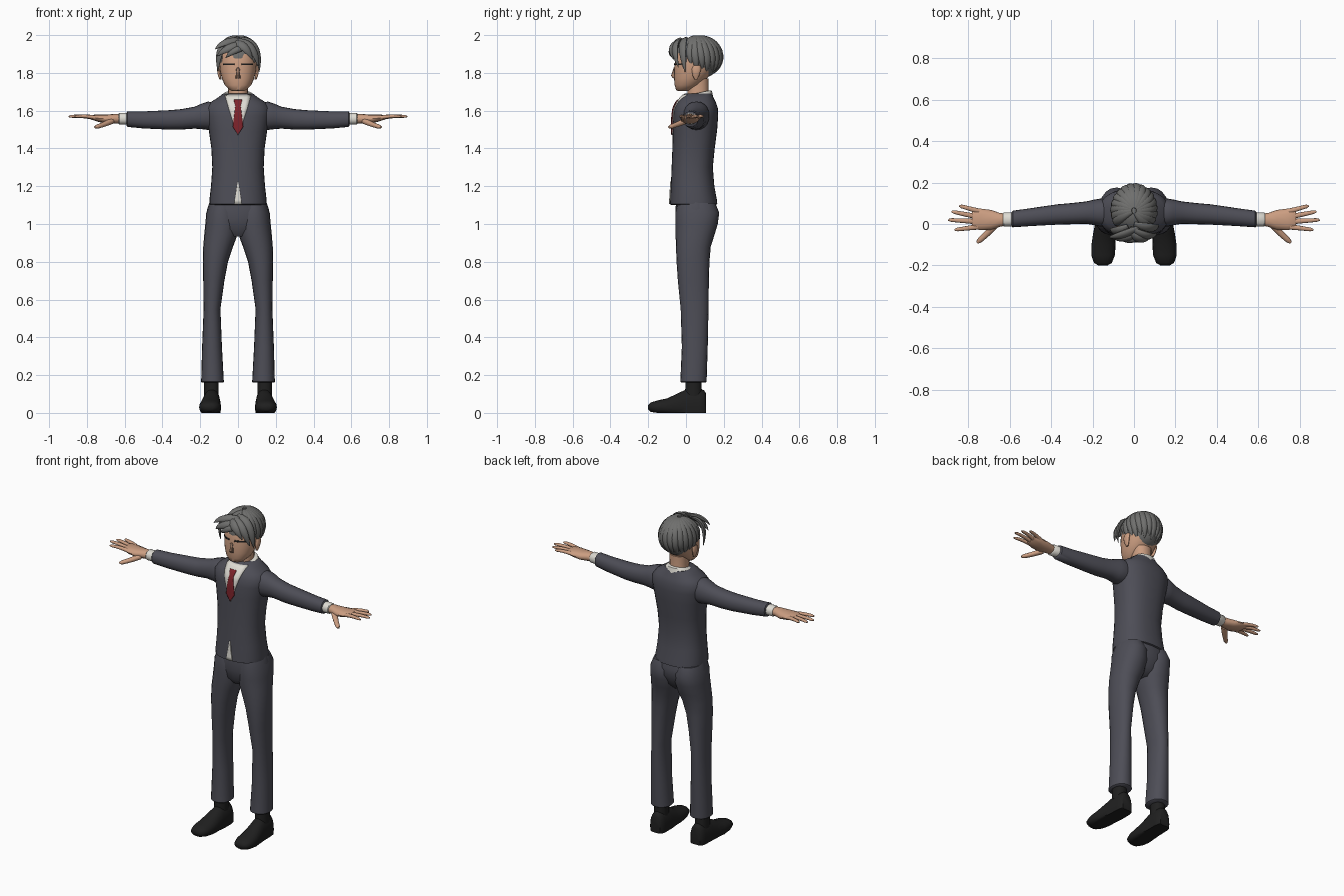
import bpy, bmesh, math
from mathutils import Vector
from mathutils.bvhtree import BVHTree

if "Cube" in bpy.data.objects:
    bpy.data.objects.remove(bpy.data.objects["Cube"], do_unlink=True)


def material(name, *rgb):
    m = bpy.data.materials.new(name)
    m.use_nodes = True
    m.diffuse_color = (*rgb, 1)
    m.node_tree.nodes["Principled BSDF"].inputs["Base Color"].default_value = (*rgb, 1)
    return m


SUIT = material("slate suit", .075, .075, .094)
SKIN = material("skin", .6, .34, .22)
HAIR = material("grey hair", .16, .16, .155)
WHITE = material("white shirt", .74, .72, .66)
RED = material("red tie", .21, .017, .024)
BLACK = material("black leather", .014, .014, .014)
BROWN = material("nose shade", .2, .13, .1)
made = []


def finish(name, bm, mat):
    mesh = bpy.data.meshes.new(name)
    bm.to_mesh(mesh)
    bm.free()
    mesh.materials.append(mat)
    ob = bpy.data.objects.new(name, mesh)
    bpy.context.collection.objects.link(ob)
    made.append(ob)
    return ob


def build(name, lofts, mat, mirror=False, sides=20, power=2.2, floor=False):
    """Skin each list of rings; a ring is (centre, U, V)."""
    bm = bmesh.new()
    for rings in lofts:
        rows = []
        for c, u, v in rings:
            row = []
            for i in range(sides):
                a = math.tau * i / sides
                ca, sa = [math.copysign(abs(f) ** (2 / power), f) for f in (math.cos(a), math.sin(a))]
                p = Vector(c) + Vector(u) * ca + Vector(v) * sa
                if floor:
                    p.z = max(p.z, 0)
                row.append(bm.verts.new(p))
            rows.append(row)
        for r, s in zip(rows, rows[1:]):
            for i in range(sides):
                j = (i + 1) % sides
                bm.faces.new((r[i], r[j], s[j], s[i]))
        bm.faces.new(rows[0])
        bm.faces.new(rows[-1])
    bmesh.ops.recalc_face_normals(bm, faces=bm.faces)
    ob = finish(name, bm, mat)
    if mirror:
        ob.modifiers.new("Mirror", "MIRROR").use_mirror_merge = False
    return ob


def upright(rows, tilt=0):
    """Rings stacked in z from rows (z, x0, x1, y0, y1)."""
    return [(((x0 + x1) / 2, (y0 + y1) / 2, z), ((x1 - x0) / 2, 0, 0), (0, (y1 - y0) / 2, tilt))
            for z, x0, x1, y0, y1 in rows]


def column(rows, tilt=0):
    """Centred rings from rows (z, half width, y0, y1)."""
    return upright([(z, -w, w, y0, y1) for z, w, y0, y1 in rows], tilt)


def sideways(rows):
    """Rings along x from rows (x, y, z, half depth, half height)."""
    return [((x, y, z), (0, ry, 0), (0, 0, rz)) for x, y, z, ry, rz in rows]


def bezier(a, b, c, steps=8):
    a, b, c = Vector(a), Vector(b), Vector(c)
    ts = [i / steps for i in range(steps + 1)]
    return [a * (1 - t) ** 2 + b * 2 * t * (1 - t) + c * t * t for t in ts]


def strand(pts, width, thick, profile, centre=None):
    """Tapered flattened tube along points, flat side facing away from centre."""
    rings, last = [], len(pts) - 1
    for i, p in enumerate(pts):
        t = (pts[min(i + 1, last)] - pts[max(i - 1, 0)]).normalized()
        n = (p - centre).normalized() if centre else Vector((0, 0, 1))
        b = t.cross(n).normalized()
        n = b.cross(t)
        f = profile(i / last)
        rings.append((p, b * width * f, n * thick * f))
    return rings


def plate(name, target, rows, mat, lift=.005):
    """Thin plate on the front of target; rows are (z, x0, x1) from the top down."""
    tree = BVHTree.FromPolygons([v.co for v in target.data.vertices],
                                [p.vertices for p in target.data.polygons])
    fine = []
    for r, s in zip(rows, rows[1:]):
        fine += [[a + (b - a) * k / 6 for a, b in zip(r, s)] for k in range(6)]
    fine.append(rows[-1])
    bm = bmesh.new()
    grid = []
    for z, x0, x1 in fine:
        line = []
        for k in range(7):
            x = x0 + (x1 - x0) * k / 6
            hit = tree.ray_cast(Vector((x, -1, z)), Vector((0, 1, 0)))[0]
            line.append(bm.verts.new((x, (hit.y if hit else 0) - lift, z)))
        grid.append(line)
    for r, s in zip(grid, grid[1:]):
        for k in range(6):
            bm.faces.new((r[k], s[k], s[k + 1], r[k + 1]))
    ob = finish(name, bm, mat)
    solid = ob.modifiers.new("Thickness", "SOLIDIFY")
    solid.thickness = .007
    solid.offset = -1
    return ob


# Jacket body and sleeves
jacket = build("jacket", [column([
    (1.1, .14, -.075, .155), (1.105, .151, -.085, .166), (1.13, .151, -.084, .163),
    (1.2, .143, -.08, .15), (1.3, .136, -.076, .142), (1.4, .141, -.072, .152),
    (1.5, .155, -.07, .165), (1.57, .168, -.068, .17), (1.615, .17, -.062, .168),
    (1.645, .145, -.047, .158), (1.67, .105, -.028, .145), (1.69, .08, -.008, .138)])],
    SUIT, sides=32, power=2.4)
build("sleeves", [sideways([
    (.1, .055, 1.575, .06, .065), (.16, .055, 1.573, .068, .075), (.19, .056, 1.57, .062, .068),
    (.23, .055, 1.563, .054, .058), (.3, .05, 1.554, .051, .054), (.37, .046, 1.551, .049, .051),
    (.5, .033, 1.551, .043, .045), (.585, .024, 1.555, .04, .041), (.59, .023, 1.555, .034, .035)])],
    SUIT, mirror=True)
build("shirt_cuffs", [sideways([(.57, .023, 1.557, .034, .031), (.628, .021, 1.557, .034, .031),
                                (.632, .021, 1.557, .03, .027)])], WHITE, mirror=True)

# Shirt front, collar, tie and the gap at the hem
plate("shirt_front", jacket, [(1.685, -.07, .07), (1.6, -.046, .046), (1.47, -.002, .002)], WHITE)
build("shirt_collar", [column([(1.655, .09, -.02, .145), (1.69, .074, -.006, .137),
                               (1.694, .066, .0, .13)], .014)], WHITE)
plate("tie", jacket, [(1.658, -.022, .022), (1.625, -.014, .014), (1.515, -.028, .028),
                      (1.475, -.002, .002)], RED, .01)
plate("hem_gap", jacket, [(1.225, -.002, .002), (1.107, -.02, .02)], WHITE)

# Trousers
build("trouser_seat", [column([(.935, .06, -.02, .1), (.97, .13, -.045, .135), (1.03, .163, -.055, .162),
                               (1.08, .163, -.056, .165), (1.13, .145, -.05, .15)])], SUIT)
build("trouser_legs", [upright([
    (.16, .08, .19, -.024, .102), (.165, .075, .195, -.03, .109), (.35, .085, .19, -.022, .115),
    (.55, .093, .182, -.028, .119), (.7, .072, .184, -.043, .121), (.8, .053, .186, -.05, .124),
    (.88, .026, .184, -.053, .131), (.94, .004, .179, -.055, .15), (1, -.005, .173, -.056, .168),
    (1.06, 0, .168, -.056, .176), (1.11, .02, .15, -.045, .155)])], SUIT, mirror=True)

# Shoes and socks
build("shoes", [[((x, y, .03), (w, 0, 0), (0, 0, h - .03)) for y, x, w, h in (
    (-.2, .15, .022, .042), (-.188, .15, .043, .055), (-.15, .149, .057, .066),
    (-.1, .147, .058, .077), (-.05, .144, .054, .1), (0, .14, .048, .124),
    (.07, .139, .047, .128), (.095, .139, .042, .12), (.105, .139, .032, .105))]],
    BLACK, mirror=True, floor=True)
build("socks", [upright([(.09, .102, .18, -.005, .085), (.2, .102, .18, -.002, .08)])], BLACK, mirror=True)


# Hands: palm, four fingers and a thumb
def finger_shape(t):
    return 1 - .35 * t if t < .95 else .35


hand = [sideways([(.615, .021, 1.557, .028, .024), (.65, .02, 1.557, .034, .026),
                  (.69, .02, 1.555, .048, .025), (.74, .022, 1.56, .052, .019),
                  (.775, .025, 1.565, .048, .013), (.782, .025, 1.566, .04, .008)])]
for root, tip in (((.75, .062), (.843, .088)), ((.765, .037), (.88, .06)),
                  ((.765, .012), (.896, .02)), ((.755, -.014), (.865, -.028))):
    mid = [(a + b) / 2 for a, b in zip(root, tip)]
    hand.append(strand(bezier((*root, 1.563), (*mid, 1.574), (*tip, 1.569)), .013, .011, finger_shape))
hand.append(strand(bezier((.67, -.005, 1.545), (.71, -.05, 1.525), (.757, -.09, 1.512)),
                   .018, .016, finger_shape))
build("hands", hand, SKIN, mirror=True, sides=12)

# Head, neck, ears and face
build("neck", [column([(1.62, .06, 0, .13), (1.69, .052, .008, .12), (1.77, .055, .01, .12)])], SKIN)
head = build("head", [column([
    (1.704, .03, -.042, .01), (1.71, .045, -.053, .03), (1.735, .07, -.06, .075),
    (1.77, .085, -.063, .11), (1.81, .095, -.063, .145), (1.85, .099, -.06, .16),
    (1.9, .098, -.053, .165), (1.94, .085, -.03, .15), (1.97, .05, .01, .11)])], SKIN, sides=28)
build("ears", [upright([(1.765, .088, .098, .045, .06), (1.785, .09, .106, .035, .07),
                        (1.82, .09, .112, .03, .08), (1.84, .09, .106, .04, .075)])],
      SKIN, mirror=True, sides=12)
plate("nose_shade", head, [(1.825, -.009, .009), (1.77, -.013, .013)], BROWN, .003)
build("nose", [column([(1.773, .009, -.07, -.05), (1.785, .009, -.079, -.05), (1.83, .005, -.064, -.05)])],
      SKIN, sides=8)
for side, x0, x1 in (("right", -.08, -.018), ("left", .018, .08)):
    plate(side + "_brow", head, [(1.851, x0, x1), (1.842, x0, x1)], BLACK, .004)

# Hair: cap, locks falling from the crown, swept fringe
C = Vector((0, .065, 1.88))
RX, RY, RZ = .104, .122, .113


def on_cap(phi, a):
    return C + Vector((RX * math.sin(phi) * math.sin(a), RY * math.sin(phi) * math.cos(a), RZ * math.cos(phi)))


cap = []
for i in range(1, 16):
    phi = math.pi * i / 16
    p = on_cap(phi, 0)
    cap.append(((0, C.y, p.z), (RX * math.sin(phi), 0, 0), (0, RY * math.sin(phi), 0)))
build("hair_cap", [cap], HAIR, sides=28, power=2)


def lock_shape(t):
    return max(.06, math.sin(math.pi * (.12 + .88 * t)) ** .7)


locks = []
for i in range(-8, 9):
    a = math.radians(i * 15.5)
    reach = 138 - 1.1 * abs(i) if abs(i) < 7 else 118
    end = math.radians(reach - 8 * (i % 2))
    pts = [on_cap(.1 + (end - .1) * t / 12, a + .25 * (1 - t / 12)) for t in range(13)]
    locks.append(strand(pts, .023, .013, lock_shape, C))
for a, b, c, w in (
        ((.04, -.01, 1.965), (-.06, -.06, 1.985), (-.122, -.065, 1.925), .022),
        ((.04, -.03, 1.955), (-.05, -.095, 1.945), (-.112, -.06, 1.89), .022),
        ((.06, -.04, 1.94), (-.02, -.1, 1.93), (-.065, -.07, 1.88), .018),
        ((-.03, -.03, 1.96), (.04, -.1, 1.96), (.075, -.065, 1.87), .024),
        ((-.02, -.02, 1.97), (.09, -.085, 1.97), (.108, -.04, 1.83), .024),
        ((0, 0, 1.98), (.12, -.035, 1.98), (.112, -.005, 1.805), .024),
        ((-.03, -.01, 1.97), (-.11, -.055, 1.96), (-.106, -.02, 1.81), .024)):
    locks.append(strand(bezier(a, b, c, 12), w, .013, lock_shape, C))
build("hair_locks", locks, HAIR, sides=10, power=2)

# Smooth shading with sharp edges kept
bpy.ops.object.select_all(action="DESELECT")
for ob in made:
    ob.select_set(True)
bpy.context.view_layer.objects.active = made[0]
bpy.ops.object.shade_smooth_by_angle(angle=math.radians(45))
